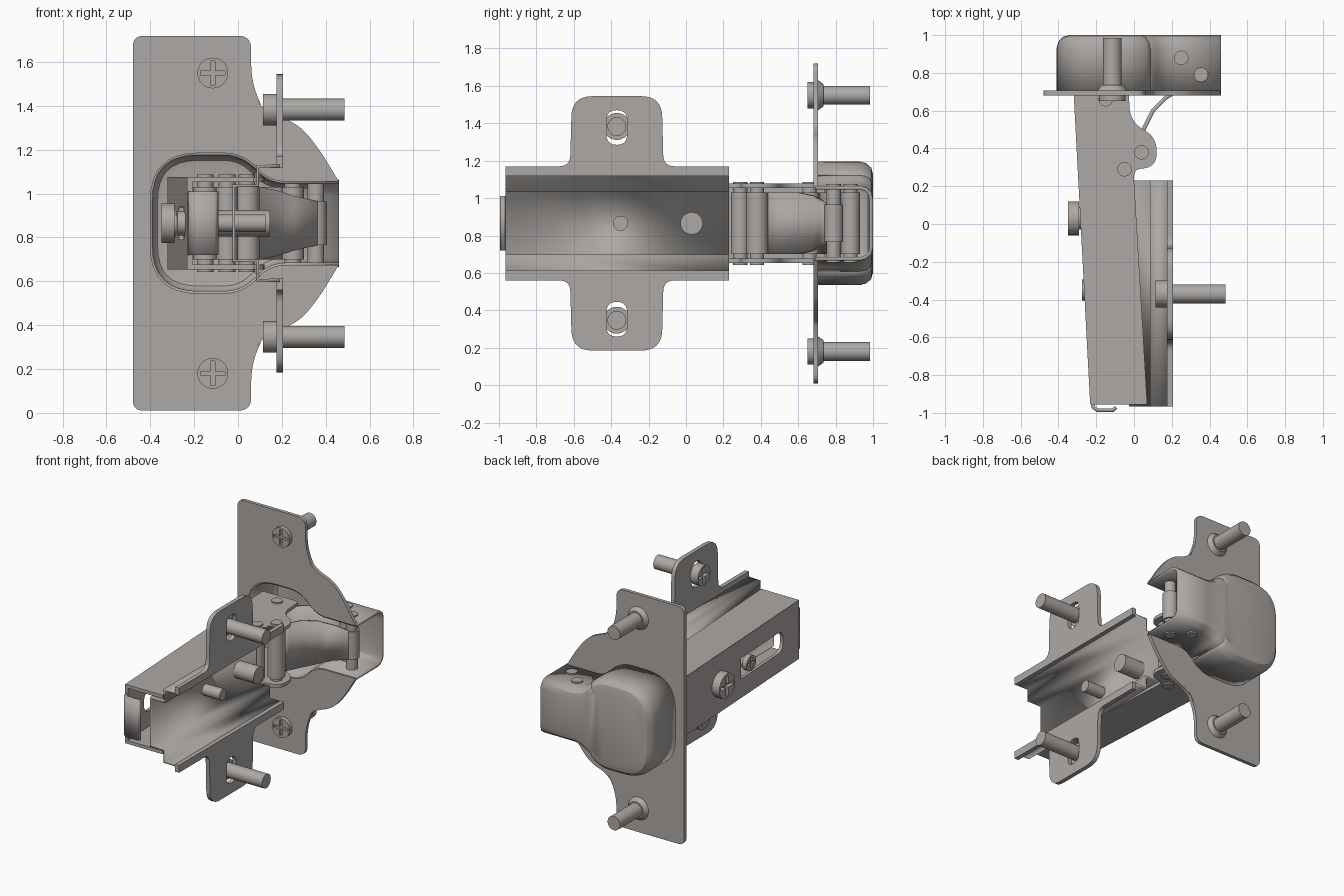
import bpy, bmesh, math
from mathutils import Vector, Matrix

if "Cube" in bpy.data.objects:
    bpy.data.objects.remove(bpy.data.objects["Cube"])

MID = 0.865   # height of the mirror plane
parts = []

steel = bpy.data.materials.new("brushed_steel")
steel.use_nodes = True
steel.diffuse_color = (0.42, 0.395, 0.375, 1)
steel.node_tree.nodes["Principled BSDF"].inputs["Base Color"].default_value = steel.diffuse_color


def add(name, bm, thick=0):
    """Turn a bmesh into an object, giving sheets a thickness."""
    bmesh.ops.remove_doubles(bm, verts=bm.verts, dist=1e-5)
    bmesh.ops.recalc_face_normals(bm, faces=bm.faces)
    mesh = bpy.data.meshes.new(name)
    bm.to_mesh(mesh)
    bm.free()
    ob = bpy.data.objects.new(name, mesh)
    bpy.context.collection.objects.link(ob)
    mesh.materials.append(steel)
    if thick:
        mod = ob.modifiers.new("thickness", "SOLIDIFY")
        mod.thickness, mod.offset = thick, 0
    parts.append(ob)
    return ob


def mirrored(half):
    return half + [(p[0], -p[1], *p[2:]) for p in reversed(half)]


def rounded(corners, closed=True):
    """Round each (u, v, cut) corner with a short curve."""
    out, n = [], len(corners)
    for i, (u, v, cut) in enumerate(corners):
        p = Vector((u, v))
        if not cut or (not closed and i in (0, n - 1)):
            out.append(p)
            continue
        a = p + (Vector(corners[i - 1][:2]) - p).normalized() * cut
        b = p + (Vector(corners[(i + 1) % n][:2]) - p).normalized() * cut
        for k in range(9):
            t = k / 8
            out.append(a * (1 - t) ** 2 + p * 2 * t * (1 - t) + b * t * t)
    return out


def plate(name, loops, thick, u, v, origin):
    """Flat plate with holes, drawn on the axes u and v."""
    cu = bpy.data.curves.new(name, "CURVE")
    cu.dimensions, cu.fill_mode, cu.extrude = "2D", "BOTH", thick / 2
    for loop in loops:
        sp = cu.splines.new("POLY")
        sp.points.add(len(loop) - 1)
        for pt, p in zip(sp.points, loop):
            pt.co = (p.x, p.y, 0, 1)
        sp.use_cyclic_u = True
    tmp = bpy.data.objects.new(name + "_outline", cu)
    bpy.context.collection.objects.link(tmp)
    deps = bpy.context.evaluated_depsgraph_get()
    mesh = bpy.data.meshes.new_from_object(tmp.evaluated_get(deps))
    bm = bmesh.new()
    bm.from_mesh(mesh)
    bpy.data.objects.remove(tmp)
    u, v = Vector(u), Vector(v)
    frame = Matrix((u, v, u.cross(v))).transposed().to_4x4()
    bm.transform(Matrix.Translation(origin) @ frame)
    return add(name, bm)


def sheet(name, rows, thick, cap=False):
    """Bent sheet through rows of points."""
    bm = bmesh.new()
    grid = [[bm.verts.new(p) for p in row] for row in rows]
    for r, s in zip(grid, grid[1:]):
        for i in range(len(r) - 1):
            bm.faces.new((r[i], r[i + 1], s[i + 1], s[i]))
    if cap:
        bm.faces.new(grid[-1])
    return add(name, bm, thick)


def band(name, path, thick):
    """Upright strip along (x, y, half height) points."""
    return sheet(name, [[(x, y, MID + s * h) for x, y, h in path] for s in (-1, 1)], thick)


def rod(name, a, b, r, r2=None):
    a, b = Vector(a), Vector(b)
    bm = bmesh.new()
    bmesh.ops.create_cone(bm, cap_ends=True, segments=32, radius1=r,
                          radius2=r if r2 is None else r2, depth=(b - a).length)
    turn = (b - a).to_track_quat("Z", "Y").to_matrix().to_4x4()
    bm.transform(Matrix.Translation((a + b) / 2) @ turn)
    return add(name, bm)


def screw(name, top, axis, head_r, head_h, shaft_r, length):
    """Screw with a cross cut in its head."""
    top, axis = Vector(top), Vector(axis)
    head = rod(name + "_head", top, top + axis * head_h, head_r)
    rod(name + "_shaft", top + axis * head_h * 0.9, top + axis * length, shaft_r)
    bm = bmesh.new()
    long, short = head_r * 1.6, head_r * 0.28
    for size in ((long, short, head_h), (short, long, head_h)):
        bmesh.ops.create_cube(bm, size=1, matrix=Matrix.Diagonal((*size, 1)))
    bm.transform(Matrix.Translation(top) @ axis.to_track_quat("Z", "Y").to_matrix().to_4x4())
    cutter = add(name + "_cutter", bm)
    mod = head.modifiers.new("cross", "BOOLEAN")
    mod.operation, mod.object, mod.solver = "DIFFERENCE", cutter, "EXACT"
    mod.use_self = True
    cutter.hide_render = True
    cutter.hide_set(True)
    parts.remove(cutter)


X, Y, Z = (1, 0, 0), (0, 1, 0), (0, 0, 1)

# Cup flange: tall strip with a round shoulder and an open mouth
mouth = [(0.46, 0.19, 0), (0.14, 0.19, 0.08), (0.03, 0.32, 0.1), (-0.4, 0.32, 0.22)]
edge = [(-0.48, 0.855, 0.05), (0.06, 0.855, 0.06), (0.06, 0.6, 0.13),
        (0.13, 0.5, 0.08), (0.27, 0.46, 0.08), (0.37, 0.34, 0.08)]
plate("cup_flange", [rounded(mirrored(edge + mouth))], 0.025, X, Z, (0, 0.693, MID))

# Hollow cup, open at the front and on its narrow end
rim = rounded(mirrored(mouth), closed=False)
rows = []
for inset, y in ((0, 0.69), (0, 0.93), (0.008, 0.96), (0.028, 0.982), (0.06, 0.99)):
    row = []
    for i, p in enumerate(rim):
        t = (rim[min(i + 1, len(rim) - 1)] - rim[max(i - 1, 0)]).normalized()
        row.append((p.x - t.y * inset, y, MID + p.y + t.x * inset))
    rows.append(row)
sheet("cup_shell", rows, 0.02, cap=True)

# Arm: two side plates, a slotted web and a curled end tab
side = [(-0.32, 0.74, 0.03), (-0.03, 0.74, 0.03), (-0.02, 0.54, 0.08), (0.12, 0.46, 0.075),
        (0.12, 0.3, 0.075), (0, 0.29, 0.04), (0, 0.24, 0), (0.07, -0.955, 0), (-0.23, -0.955, 0)]
for s, label in ((1, "upper"), (-1, "lower")):
    plate("arm_side_" + label, [rounded(side)], 0.024, X, Y, (0, 0, MID + s * 0.2))
start, end = Vector((-0.31, 0.74, MID)), Vector((-0.22, -0.955, MID))
web = [(0, 0.21, 0), (1.695, 0.21, 0)]
slot = [(0.98, 0.075, 0.01), (1.5, 0.075, 0.07)]
plate("arm_web", [rounded(mirrored(web)), rounded(mirrored(slot))], 0.024,
      (end - start).normalized(), Z, start)
band("arm_end_tab", [(-0.22, -0.94, 0.145), (-0.215, -0.97, 0.145), (-0.195, -0.985, 0.145),
                     (-0.11, -0.985, 0.145), (-0.095, -0.97, 0.145)], 0.02)

# Mounting base: stepped channel and two slotted wings
profile = mirrored([(0.19, 0.26), (0.09, 0.26), (0.09, 0.172), (-0.02, 0.172)])
sheet("base_channel", [[(x, y, MID + z) for x, z in profile] for y in (-0.965, 0.23)], 0.016)
wing = [(-0.965, 0.252, 0), (0.23, 0.252, 0), (0.23, 0.305, 0), (-0.12, 0.305, 0.06),
        (-0.13, 0.68, 0.11), (-0.61, 0.68, 0.11), (-0.62, 0.305, 0.06), (-0.965, 0.305, 0)]
hole = [(-0.425, 0.42, 0.055), (-0.315, 0.42, 0.055), (-0.315, 0.605, 0.055), (-0.425, 0.605, 0.055)]
for s, label in ((1, "upper"), (-1, "lower")):
    flip = [[(u, s * v, c) for u, v, c in loop] for loop in (wing, hole)]
    plate("base_wing_" + label, [rounded(loop) for loop in flip], 0.03, Y, Z, (0.191, 0, MID))
    # Fixing screws on wings and flange
    screw("wing_screw_" + label, (0.115, -0.37, MID + s * 0.518), X, 0.072, 0.062, 0.05, 0.37)
    z = MID + s * 0.685
    screw("flange_screw_" + label, (-0.115, 0.65, z), Y, 0.07, 0.035, 0.05, 0.335)
    rod("flange_dimple_" + label, (-0.115, 0.7, z), (-0.115, 0.735, z), 0.085, 0.06)

# Adjusting screws through the arm
screw("depth_screw", (-0.35, 0.03, MID), X, 0.09, 0.06, 0.06, 0.495)
screw("side_screw", (-0.275, -0.35, MID), X, 0.055, 0.035, 0.04, 0.4)

# Pivot pins with rivet heads, and the rolled link ends around them
pins = {"arm_outer": (0.04, 0.38, 0.222, 0.058, 0.165), "arm_inner": (-0.05, 0.29, 0.222, 0.05, 0.165),
        "arm_front": (-0.15, 0.66, 0.222, 0.055, 0.165), "cup_inner": (0.25, 0.88, 0.21, 0.05, 0.165),
        "cup_outer": (0.355, 0.79, 0.21, 0.05, 0.1)}
for label, (x, y, h, r, roll) in pins.items():
    rod(label + "_pin", (x, y, MID - h), (x, y, MID + h), 0.038)
    rod(label + "_roll", (x, y, MID - roll), (x, y, MID + roll), r)

# Curved outer link and straight inner link
band("outer_link", [(0.03, 0.43, 0.165), (0.05, 0.5, 0.165), (0.1, 0.6, 0.165), (0.17, 0.67, 0.15),
                    (0.25, 0.72, 0.125), (0.36, 0.75, 0.1)], 0.022)
band("inner_link", [(-0.15, 0.7, 0.165), (0, 0.8, 0.165), (0.12, 0.88, 0.165), (0.25, 0.92, 0.165)], 0.022)

# Smooth shading that keeps the edges sharp
bpy.ops.object.select_all(action="DESELECT")
for ob in parts:
    ob.select_set(True)
bpy.context.view_layer.objects.active = parts[0]
bpy.ops.object.shade_smooth_by_angle(angle=math.radians(32))
